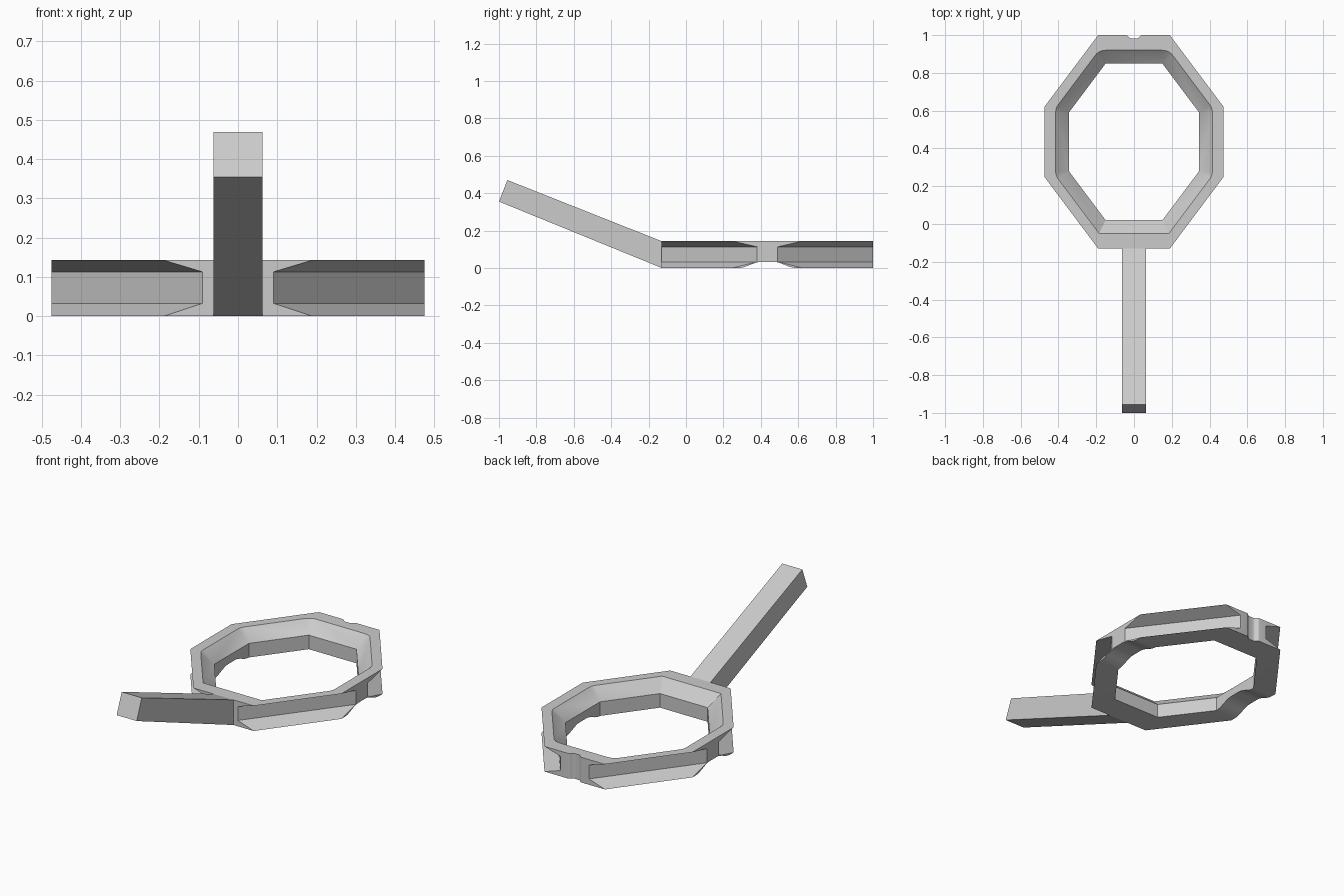
import bpy, bmesh, math
from mathutils import Vector

default = bpy.data.objects.get("Cube")
if default:
    bpy.data.objects.remove(default, do_unlink=True)

HEIGHT, MID_Y = 0.143, 0.435

grey = bpy.data.materials.new("plain grey")
grey.use_nodes = True
grey.diffuse_color = (0.6, 0.6, 0.6, 1)
grey.node_tree.nodes["Principled BSDF"].inputs["Base Color"].default_value = (0.6, 0.6, 0.6, 1)


def loft(name, loops):
    """Closed solid through a list of matching loops of points."""
    bm = bmesh.new()
    rows = [[bm.verts.new(p) for p in loop] for loop in loops]
    n = len(rows[0])
    for a, b in zip(rows, rows[1:]):
        for i in range(n):
            j = (i + 1) % n
            bm.faces.new((a[i], a[j], b[j], b[i]))
    bm.faces.new(rows[0][::-1])
    bm.faces.new(rows[-1])
    bmesh.ops.remove_doubles(bm, verts=bm.verts, dist=1e-5)
    bmesh.ops.recalc_face_normals(bm, faces=bm.faces)
    mesh = bpy.data.meshes.new(name)
    bm.to_mesh(mesh)
    bm.free()
    mesh.materials.append(grey)
    obj = bpy.data.objects.new(name, mesh)
    bpy.context.collection.objects.link(obj)
    return obj


def octagon(end_x, end_y, side_x, side_y):
    """Corners of an upright octagon, counter-clockwise from the right side."""
    quarter = [(side_x, side_y), (end_x, end_y)]
    half = quarter + [(-x, y) for x, y in quarter[::-1]]
    return [Vector((x, y + MID_Y)) for x, y in half + [(-x, -y) for x, y in half]]


def at_height(points, z):
    return [(p[0], p[1], z) for p in points]


def ogee(outer, inner, depth, steps=8):
    """Smooth dip: (offset, depth) pairs across a symmetric groove."""
    side = []
    for i in range(steps + 1):
        t = i / steps
        side.append((-outer + (outer - inner) * t, depth * (1 - math.cos(math.pi * t)) / 2))
    return side + [(-u, d) for u, d in side[::-1]]


def cut(target, cutter):
    mod = target.modifiers.new("cut", 'BOOLEAN')
    mod.operation = 'DIFFERENCE'
    mod.solver = 'EXACT'
    mod.object = cutter
    bpy.context.view_layer.objects.active = target
    bpy.ops.object.modifier_apply(modifier=mod.name)
    bpy.data.objects.remove(cutter, do_unlink=True)


# Ring body, with a deep channel along each of its diagonal sides
rim = octagon(0.19, 0.565, 0.475, 0.185)
channel = octagon(0.09, 0.565, 0.475, 0.055)
ring = loft("octagonal_ring", [at_height(rim, 0), at_height(channel, 0.033),
                               at_height(channel, 0.113), at_height(rim, HEIGHT)])

# Opening: straight below, flared above, with round corners except at the front
inner = octagon(0.15, 0.415, 0.345, 0.155)


def opening(offset, steps=6):
    points = []
    for i, p in enumerate(inner):
        before, after = p - inner[i - 1], inner[(i + 1) % len(inner)] - p
        start = math.atan2(-before.x, before.y)
        turn = before.angle(after)
        for k in range(steps + 1):
            if p.y < 0.1:
                angle, reach = start + turn / 2, offset / math.cos(turn / 2)
            else:
                angle, reach = start + turn * k / steps, offset
            points.append(p + reach * Vector((math.cos(angle), math.sin(angle))))
    return points


flare = 0.07 / (HEIGHT - 0.08)
cut(ring, loft("opening_cutter", [at_height(opening(0), -0.05), at_height(opening(0), 0.08),
                                  at_height(opening(flare * 0.083), 0.163)]))

# Shallow upright notch in the back
notch = [(u, 1.0 - d) for u, d in ogee(0.042, 0.015, 0.018)]
notch = [(-0.042, 1.05)] + notch + [(0.042, 1.05)]
cut(ring, loft("notch_cutter", [at_height(notch, -0.1), at_height(notch, 0.3)]))

# Shallow arch under both sides
arch = [(MID_Y + u, d) for u, d in ogee(0.155, 0.03, 0.033)]
arch = [(MID_Y - 0.155, -0.05)] + arch + [(MID_Y + 0.155, -0.05)]
cut(ring, loft("arch_cutter", [[(x, y, z) for y, z in arch] for x in (-0.6, 0.6)]))

# Slanted handle
profile = [(-0.13, 0), (-0.13, HEIGHT), (-0.955, 0.47), (-1.0, 0.355)]
loft("handle", [[(x, y, z) for y, z in profile] for x in (-0.063, 0.063)])

bpy.ops.object.select_all(action='DESELECT')
ring.select_set(True)
bpy.context.view_layer.objects.active = ring
bpy.ops.object.shade_smooth_by_angle(angle=math.radians(25))
